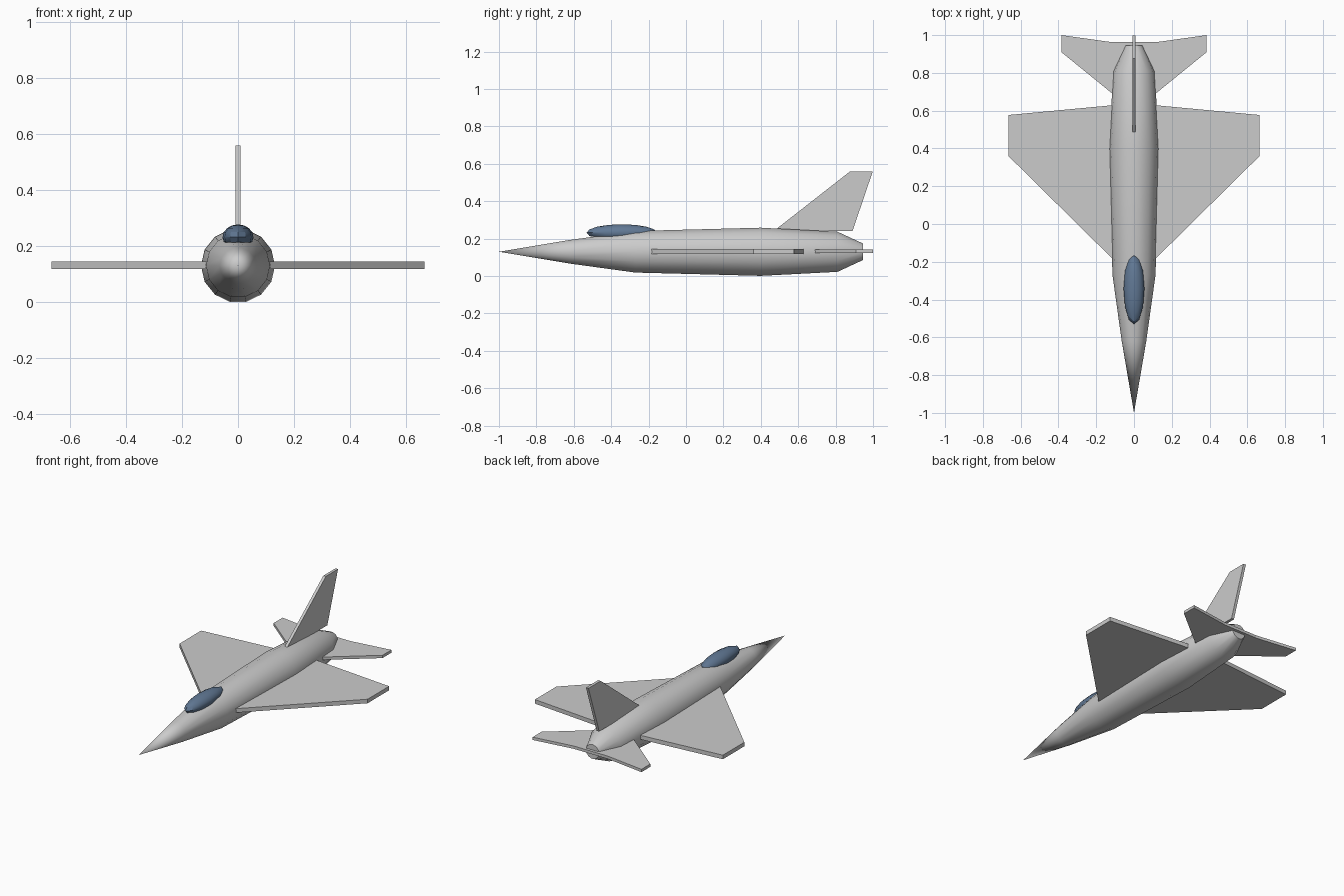
import bpy, bmesh, math

if "Cube" in bpy.data.objects:
    bpy.data.objects.remove(bpy.data.objects["Cube"])

AXIS_Z = 0.13   # height of the fuselage centreline


def finish(name, bm, smooth=False, mat=None):
    bmesh.ops.recalc_face_normals(bm, faces=bm.faces)
    me = bpy.data.meshes.new(name)
    bm.to_mesh(me)
    bm.free()
    ob = bpy.data.objects.new(name, me)
    bpy.context.collection.objects.link(ob)
    if mat:
        me.materials.append(mat)
    if smooth:
        bpy.ops.object.select_all(action='DESELECT')
        ob.select_set(True)
        bpy.context.view_layer.objects.active = ob
        bpy.ops.object.shade_smooth_by_angle(angle=math.radians(30))
    return ob


def plate(name, outline, offset):
    """Flat polygon (3D points) extruded along offset."""
    bm = bmesh.new()
    face = bm.faces.new([bm.verts.new(p) for p in outline])
    ext = bmesh.ops.extrude_face_region(bm, geom=[face])
    moved = [v for v in ext['geom'] if isinstance(v, bmesh.types.BMVert)]
    bmesh.ops.translate(bm, verts=moved, vec=offset)
    return finish(name, bm)


def mirrored_plate(name, half, z, thick):
    """Horizontal surface spanning both sides of the fuselage."""
    pts = half + [(-x, y) for x, y in reversed(half)]
    return plate(name, [(x, y, z - thick / 2) for x, y in pts], (0, 0, thick))


# Fuselage: 14-sided lathe along y, pointed nose, tapered tail
SIDES = 14
profile = [(-0.62, 0.065), (-0.27, 0.114), (0.40, 0.132),
           (0.81, 0.110), (0.945, 0.046)]
bm = bmesh.new()
nose = bm.verts.new((0, -1.0, AXIS_Z))
rings = []
for y, r in profile:
    rings.append([bm.verts.new((r * math.cos(2 * math.pi * i / SIDES), y,
                                AXIS_Z + r * math.sin(2 * math.pi * i / SIDES)))
                  for i in range(SIDES)])
for i in range(SIDES):
    j = (i + 1) % SIDES
    bm.faces.new((nose, rings[0][i], rings[0][j]))
    for a, b in zip(rings, rings[1:]):
        bm.faces.new((a[i], b[i], b[j], a[j]))
bm.faces.new(rings[-1])
finish("fuselage", bm, smooth=True)

# Main wings and tailplane
mirrored_plate("main_wing", [(0.108, -0.19), (0.665, 0.36), (0.665, 0.577), (0.10, 0.63)],
               0.132, 0.026)
mirrored_plate("tailplane", [(0.108, 0.685), (0.385, 0.91), (0.385, 1.0), (0.12, 0.963)],
               0.132, 0.018)

# Vertical fin
fin = [(0.468, 0.24), (0.875, 0.558), (0.998, 0.558), (0.89, 0.24)]
plate("tail_fin", [(-0.009, y, z) for y, z in fin], (0.018, 0, 0))

# Canopy: stretched sphere with a flat underside
glass = bpy.data.materials.new("canopy_glass")
glass.diffuse_color = (0.12, 0.19, 0.30, 1)
glass.use_nodes = True
glass.node_tree.nodes["Principled BSDF"].inputs["Base Color"].default_value = glass.diffuse_color
bm = bmesh.new()
bmesh.ops.create_uvsphere(bm, u_segments=12, v_segments=8, radius=1)
bmesh.ops.scale(bm, vec=(0.055, 0.188, 0.045), verts=bm.verts)
bmesh.ops.translate(bm, vec=(0, -0.343, 0.232), verts=bm.verts)
cut = bmesh.ops.bisect_plane(bm, geom=bm.verts[:] + bm.edges[:] + bm.faces[:],
                             plane_co=(0, 0, 0.212), plane_no=(0, 0, 1), clear_inner=True)
bmesh.ops.holes_fill(bm, edges=[e for e in bm.edges if e.is_boundary])
finish("canopy", bm, smooth=True, mat=glass)
